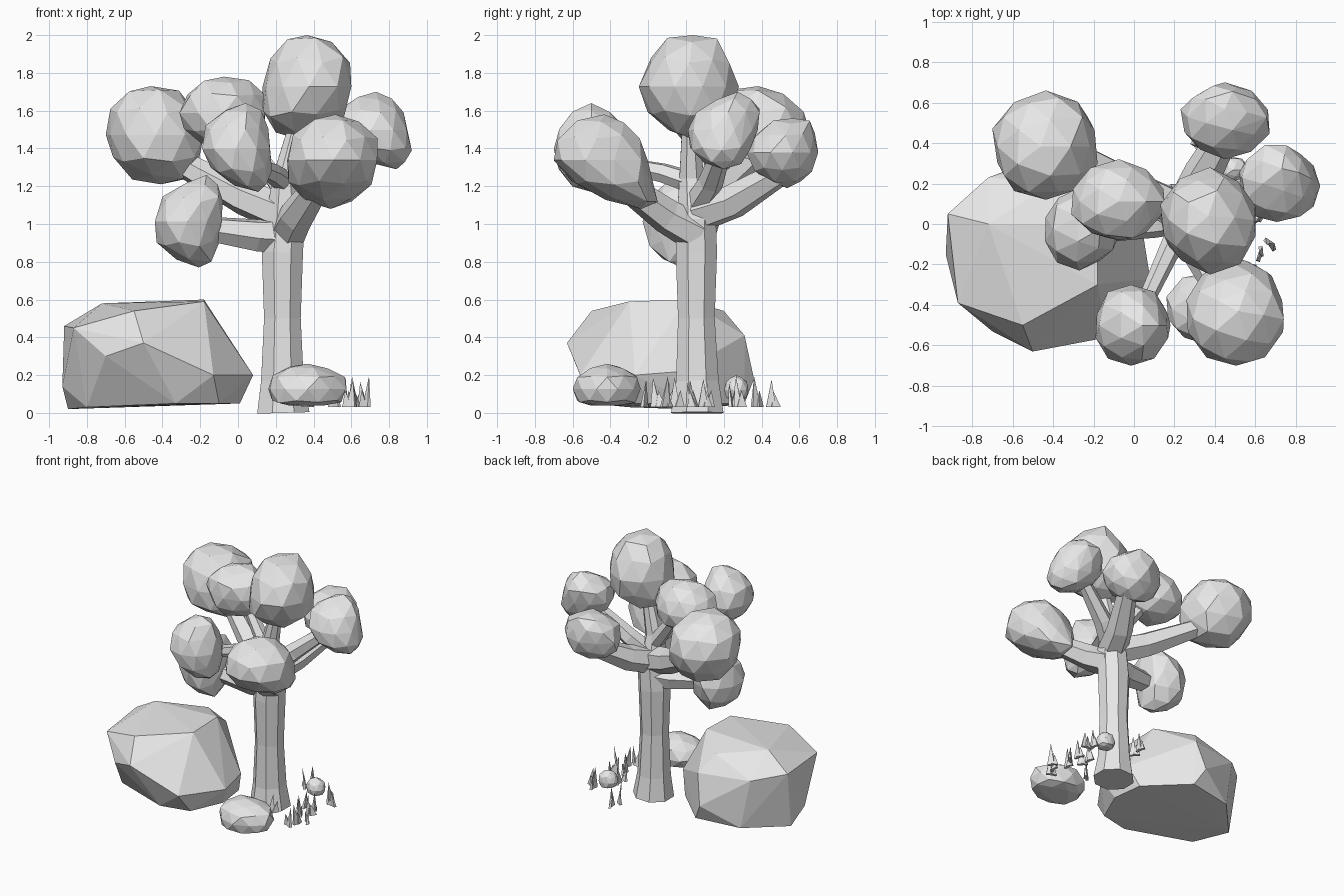
import bpy
import bmesh
import math
import random
from mathutils import Vector

random.seed(11)

default_cube = bpy.data.objects.get("Cube")
if default_cube:
    bpy.data.objects.remove(default_cube, do_unlink=True)

# Single plain grey shared by every part
grey = bpy.data.materials.new("plain_grey")
grey.use_nodes = True
grey_colour = (0.8, 0.8, 0.8, 1.0)
grey.diffuse_color = grey_colour
grey.node_tree.nodes["Principled BSDF"].inputs["Base Color"].default_value = grey_colour


def finish(bm, name):
    """Turn a bmesh into a flat-shaded object."""
    bmesh.ops.recalc_face_normals(bm, faces=bm.faces)
    mesh = bpy.data.meshes.new(name)
    bm.to_mesh(mesh)
    bm.free()
    mesh.materials.append(grey)
    obj = bpy.data.objects.new(name, mesh)
    bpy.context.collection.objects.link(obj)
    return obj


def hull(points, name):
    """Faceted convex solid around a cloud of points."""
    bm = bmesh.new()
    for point in points:
        bm.verts.new(point)
    result = bmesh.ops.convex_hull(bm, input=bm.verts)
    loose = set(result["geom_interior"]) | set(result["geom_unused"])
    bmesh.ops.delete(bm, geom=[g for g in loose if isinstance(g, bmesh.types.BMVert)],
                     context="VERTS")
    return finish(bm, name)


def blob(name, low, high, lean=(0, 0), bend=(0, 0), floor=-2.0):
    """Faceted ball fitted to a box; lean and bend shift its caps, floor flattens it."""
    bm = bmesh.new()
    bmesh.ops.create_icosphere(bm, subdivisions=2, radius=1)
    points = []
    for vert in bm.verts:
        p = vert.co * random.uniform(0.94, 1.06)
        p.z = max(p.z, floor)
        p.x += lean[0] * p.z + bend[0] * p.z ** 2
        p.y += lean[1] * p.z + bend[1] * p.z ** 2
        points.append(p)
    bm.free()
    for axis in range(3):
        values = [p[axis] for p in points]
        start, span = min(values), max(values) - min(values)
        for p in points:
            p[axis] = low[axis] + (p[axis] - start) / span * (high[axis] - low[axis])
    return hull(points, name)


def limb(name, path, radii, sides):
    """Tapered prism following a path, without twist."""
    bm = bmesh.new()
    path = [Vector(p) for p in path]
    rings = []
    for i, (centre, radius) in enumerate(zip(path, radii)):
        ahead = path[min(i + 1, len(path) - 1)]
        behind = path[max(i - 1, 0)]
        turn = Vector((0, 0, 1)).rotation_difference(ahead - behind)
        ring = []
        for k in range(sides):
            angle = math.tau * (k + 0.5) / sides
            offset = Vector((math.cos(angle), math.sin(angle), 0)) * radius
            ring.append(bm.verts.new(centre + turn @ offset))
        rings.append(ring)
    for lower, upper in zip(rings, rings[1:]):
        for k in range(sides):
            n = (k + 1) % sides
            bm.faces.new((lower[k], lower[n], upper[n], upper[k]))
    bm.faces.new(rings[0][::-1])
    bm.faces.new(rings[-1])
    return finish(bm, name)


# Trunk, flared at the foot and narrowing up into the crown
trunk_path = [
    (0.24, 0.06, 0), (0.235, 0.06, 0.17), (0.235, 0.055, 0.5), (0.235, 0.055, 0.85),
    (0.25, 0.055, 1.03), (0.25, 0.03, 1.25), (0.33, 0.02, 1.6),
]
limb("trunk", trunk_path, (0.15, 0.122, 0.105, 0.118, 0.112, 0.07, 0.04), 8)

# Branches: start, bend, end, thickness at the root
branches = {
    "low_right_branch": ((0.22, 0.05, 0.94), (0.1, 0.02, 0.94), (-0.2, -0.03, 0.98), 0.1),
    "back_right_branch": ((0.23, 0.06, 1.06), (0.03, 0.16, 1.14), (-0.3, 0.35, 1.32), 0.105),
    "front_left_branch": ((0.26, 0.06, 0.95), (0.31, -0.1, 1.04), (0.44, -0.36, 1.23), 0.105),
    "front_branch": ((0.25, 0.03, 1.22), (0.18, -0.12, 1.27), (0.04, -0.42, 1.33), 0.06),
    "back_left_branch": ((0.26, 0.07, 1.06), (0.34, 0.25, 1.12), (0.48, 0.5, 1.27), 0.105),
    "left_branch": ((0.27, 0.06, 1.1), (0.4, 0.13, 1.22), (0.64, 0.2, 1.42), 0.075),
    "upper_right_branch": ((0.24, 0.05, 1.18), (0.15, 0.07, 1.3), (0, 0.11, 1.5), 0.06),
}
for name, (start, bend, end, root) in branches.items():
    limb(name, (start, bend, end), (root, root * 0.9, root * 0.65), 6)

# Leaf clumps: low corner, high corner, lean, bend
clumps = {
    "back_right_leaves": ((-0.7, 0.12, 1.21), (-0.18, 0.66, 1.73), (-0.1, 0), (0, 0)),
    "upper_right_leaves": ((-0.31, -0.08, 1.4), (0.15, 0.32, 1.78), (0, 0), (0, 0)),
    "crown_leaves": ((0.13, -0.25, 1.45), (0.6, 0.28, 2), (0.1, 0), (-0.15, 0.1)),
    "back_left_leaves": ((0.23, 0.32, 1.19), (0.67, 0.7, 1.56), (0, 0.1), (0, 0.25)),
    "left_leaves": ((0.52, 0.01, 1.29), (0.92, 0.39, 1.7), (-0.27, 0.2), (0.4, 0.2)),
    "front_left_leaves": ((0.26, -0.7, 1.08), (0.74, -0.15, 1.58), (0.05, -0.35), (0, 0.45)),
    "front_leaves": ((-0.19, -0.7, 1.17), (0.18, -0.3, 1.64), (-0.2, 0), (0.45, 0)),
    "low_right_leaves": ((-0.44, -0.23, 0.77), (-0.08, 0.18, 1.26), (0.1, 0), (0.42, 0)),
}
for name, shape in clumps.items():
    blob(name, *shape)

# Large boulder: underside, girdle and top corners
boulder = [
    (-0.9, -0.02, 0.02), (-0.8, -0.3, 0.03), (-0.33, -0.5, 0.05), (-0.1, -0.45, 0.05),
    (0.01, -0.2, 0.05), (-0.02, 0.04, 0.05), (-0.3, 0.31, 0.05), (-0.65, 0.25, 0.04),
    (-0.92, 0.05, 0.46), (-0.93, -0.15, 0.14), (-0.87, -0.39, 0.45), (-0.7, -0.53, 0.3),
    (-0.5, -0.63, 0.37), (-0.13, -0.56, 0.2), (0.08, -0.27, 0.2), (0.04, -0.02, 0.22),
    (-0.32, 0.31, 0.41), (-0.37, 0.36, 0.18), (-0.72, 0.23, 0.42), (-0.72, 0, 0.58),
    (-0.55, -0.5, 0.54), (-0.18, -0.3, 0.59), (-0.18, 0, 0.6), (-0.4, 0.2, 0.54),
]
hull(boulder, "boulder")

# Small stones with flattened undersides
blob("front_stone", (0.16, -0.6, 0.04), (0.57, -0.24, 0.26), floor=-0.65)
blob("back_stone", (0.42, 0.2, 0.07), (0.56, 0.33, 0.2), floor=-0.65)

# Grass: every tuft has a tall flat blade and a shorter one beside it
tufts = [
    (0.6, -0.22), (0.62, -0.16), (0.68, -0.11), (0.57, -0.06), (0.61, 0.02), (0.6, 0.09),
    (0.36, -0.1), (0.66, 0.24), (0.61, 0.27), (0.33, 0.45), (0.32, 0.37), (0.52, 0.03),
    (0.51, 0.1),
]


def blade(bm, x, y, turn, height):
    """Thin four-sided spike standing on the ground."""
    corners = []
    for along, across in ((-1, -1), (1, -1), (1, 1), (-1, 1)):
        u, v = along * 0.026, across * 0.01
        corners.append(bm.verts.new((x + u * math.cos(turn) - v * math.sin(turn),
                                     y + u * math.sin(turn) + v * math.cos(turn), 0.03)))
    lean = random.uniform(-0.015, 0.015)
    tip = bm.verts.new((x + lean, y + lean, 0.03 + height))
    bm.faces.new(corners[::-1])
    for k in range(4):
        bm.faces.new((corners[k], corners[(k + 1) % 4], tip))


grass = bmesh.new()
for x, y in tufts:
    turn = random.uniform(0, math.pi)
    blade(grass, x, y, turn, random.uniform(0.13, 0.17))
    blade(grass, x + 0.025 * math.cos(turn), y + 0.025 * math.sin(turn), turn + 0.4, 0.09)
finish(grass, "grass")
